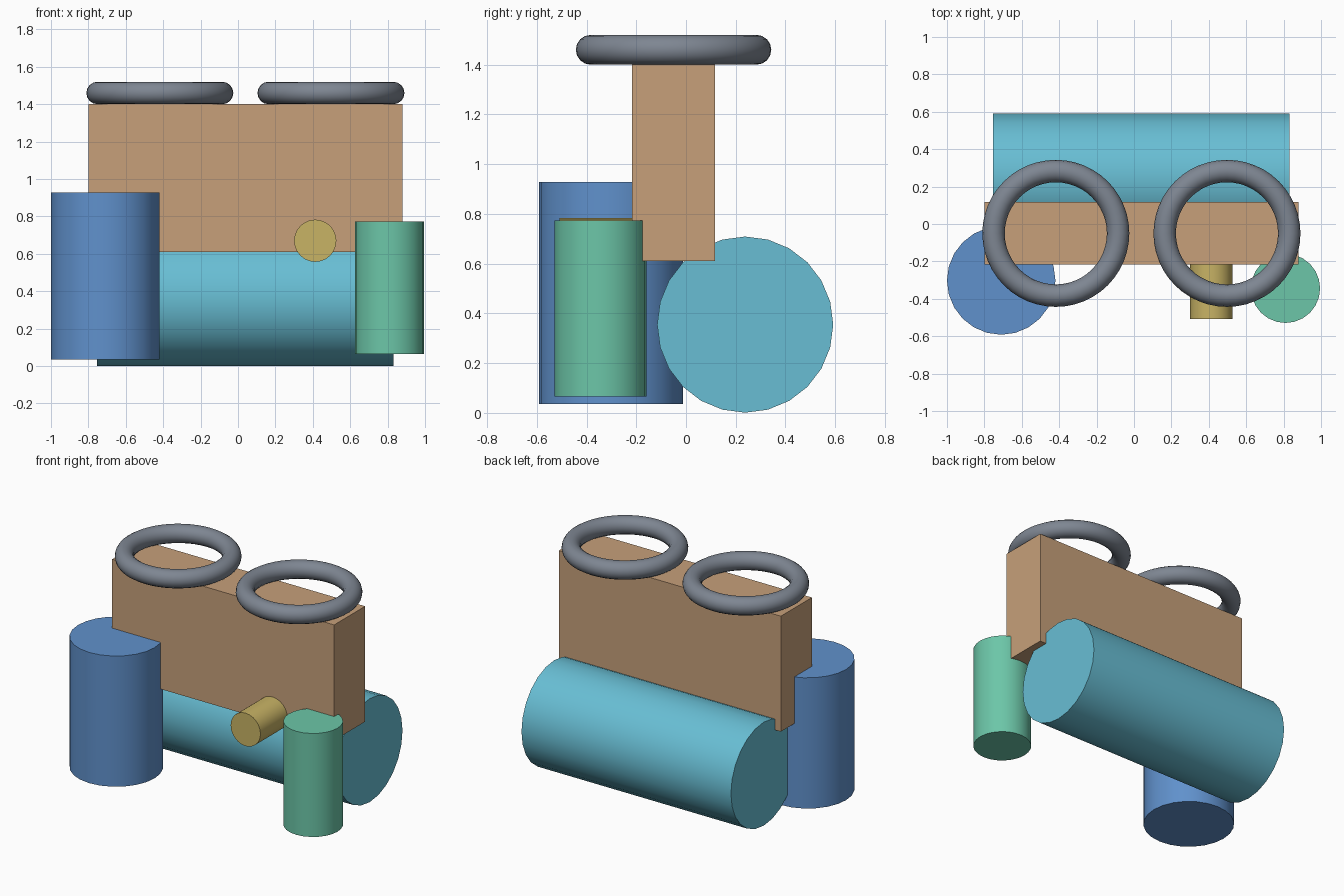
import bpy
import math

cube = bpy.data.objects.get("Cube")
if cube:
    bpy.data.objects.remove(cube, do_unlink=True)


def make_material(name, rgb):
    """Material from 0-255 display values, converted to linear."""
    lin = [((c / 255 + 0.055) / 1.055) ** 2.4 for c in rgb]
    mat = bpy.data.materials.new(name)
    mat.use_nodes = True
    mat.diffuse_color = (*lin, 1)
    bsdf = next(n for n in mat.node_tree.nodes if n.type == "BSDF_PRINCIPLED")
    bsdf.inputs["Base Color"].default_value = (*lin, 1)
    return mat


def finish(name, mat, smooth=True):
    obj = bpy.context.object
    obj.name = name
    obj.data.materials.append(mat)
    if smooth:
        bpy.ops.object.shade_smooth_by_angle(angle=math.radians(40))


AXIS_ROTATION = {"x": (0, math.pi / 2, 0), "y": (math.pi / 2, 0, 0), "z": (0, 0, 0)}


def cylinder(name, mat, centre, radius, length, axis):
    bpy.ops.mesh.primitive_cylinder_add(vertices=24, radius=radius, depth=length,
                                        location=centre, rotation=AXIS_ROTATION[axis])
    finish(name, mat)


tan = make_material("tan", (199, 160, 122))
cyan = make_material("cyan", (104, 190, 212))
blue = make_material("blue", (96, 145, 204))
green = make_material("green", (108, 198, 168))
yellow = make_material("yellow", (200, 179, 101))
grey = make_material("grey", (126, 134, 146))

# Upright slab body
bpy.ops.mesh.primitive_cube_add(size=1, location=(0.04, -0.05, 1.005))
bpy.context.object.scale = (1.68, 0.335, 0.79)
bpy.ops.object.transform_apply(location=False, rotation=False, scale=True)
finish("body_slab", tan, smooth=False)

# Lying drum, two upright posts and the front peg
cylinder("rear_drum", cyan, (0.038, 0.238, 0.355), 0.354, 1.585, "x")
cylinder("right_post", blue, (-0.71, -0.302, 0.482), 0.29, 0.894, "z")
cylinder("left_post", green, (0.81, -0.344, 0.419), 0.185, 0.708, "z")
cylinder("front_peg", yellow, (0.413, -0.358, 0.67), 0.113, 0.3, "y")

# Rings resting on top
for name, x in (("right_ring", -0.418), ("left_ring", 0.497)):
    bpy.ops.mesh.primitive_torus_add(location=(x, -0.05, 1.46), major_radius=0.333,
                                     minor_radius=0.06, major_segments=48, minor_segments=16)
    finish(name, grey)
